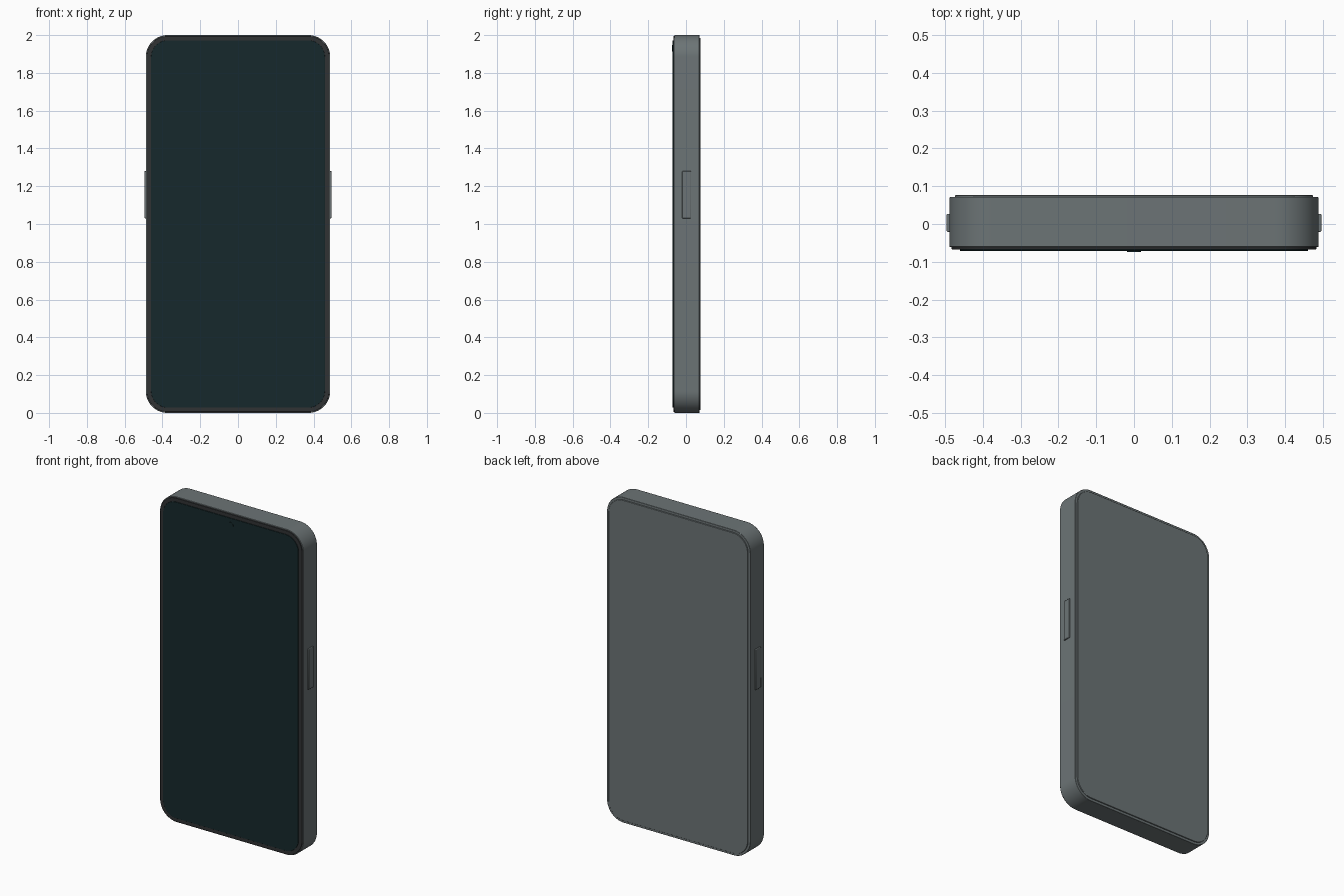
import bpy, bmesh, math

if "Cube" in bpy.data.objects:
    bpy.data.objects.remove(bpy.data.objects["Cube"])


def material(name, rgb):
    m = bpy.data.materials.new(name)
    m.diffuse_color = (*rgb, 1)
    m.use_nodes = True
    m.node_tree.nodes["Principled BSDF"].inputs["Base Color"].default_value = m.diffuse_color
    return m


METAL = material("grey_metal", (0.15, 0.175, 0.18))
BLACK = material("black_trim", (0.03, 0.032, 0.034))
GLASS = material("dark_glass", (0.008, 0.022, 0.025))


def finish(name, bm, mat, bevel):
    bmesh.ops.recalc_face_normals(bm, faces=bm.faces)
    me = bpy.data.meshes.new(name)
    bm.to_mesh(me)
    bm.free()
    ob = bpy.data.objects.new(name, me)
    bpy.context.collection.objects.link(ob)
    me.materials.append(mat)
    if bevel:
        mod = ob.modifiers.new("edge", "BEVEL")
        mod.width, mod.segments, mod.limit_method = bevel, 2, "ANGLE"
        mod.angle_limit = math.radians(40)
    bpy.context.view_layer.objects.active = ob
    ob.select_set(True)
    bpy.ops.object.shade_smooth_by_angle(angle=math.radians(30))
    ob.select_set(False)
    return ob


def slab(name, hw, hh, r, y0, y1, mat, bevel=0.0, steps=16):
    """Rounded rectangle centred on z = 1, extruded along y."""
    bm = bmesh.new()
    ring = []
    for i, (sx, sz) in enumerate([(1, 1), (-1, 1), (-1, -1), (1, -1)]):
        for k in range(steps + 1):
            a = math.pi / 2 * (i + k / steps)
            ring.append(bm.verts.new((sx * (hw - r) + r * math.cos(a), y0,
                                      1 + sz * (hh - r) + r * math.sin(a))))
    face = bm.faces.new(ring)
    ext = bmesh.ops.extrude_face_region(bm, geom=[face])
    for v in ext["geom"]:
        if isinstance(v, bmesh.types.BMVert):
            v.co.y = y1
    # close the starting side if the extrusion consumed it
    if not any(all(abs(v.co.y - y0) < 1e-6 for v in f.verts) for f in bm.faces):
        bm.faces.new(ring)
    return finish(name, bm, mat, bevel)


# Frame, back cover and layered front
slab("frame", 0.488, 1.0, 0.115, -0.061, 0.071, METAL, 0.002)
slab("back_cover", 0.473, 0.985, 0.10, 0.06, 0.077, METAL, 0.002)
slab("screen_bezel", 0.483, 0.995, 0.11, -0.067, -0.05, BLACK, 0.002)
slab("screen_glass", 0.46, 0.972, 0.088, -0.071, -0.055, GLASS, 0.001)

# Front camera
bm = bmesh.new()
bmesh.ops.create_cone(bm, cap_ends=True, segments=32, radius1=0.018, radius2=0.018, depth=0.013)
for v in bm.verts:
    x, y, z = v.co
    v.co = (x, z - 0.067, y + 1.93)
finish("front_camera", bm, GLASS, 0.0)

# Side buttons
for side, s in (("left", -1), ("right", 1)):
    bm = bmesh.new()
    bmesh.ops.create_cube(bm, size=1)
    for v in bm.verts:
        v.co.x = s * 0.485 + v.co.x * 0.021
        v.co.y = 0.003 + v.co.y * 0.048
        v.co.z = 1.155 + v.co.z * 0.25
    finish(side + "_button", bm, METAL, 0.003)
